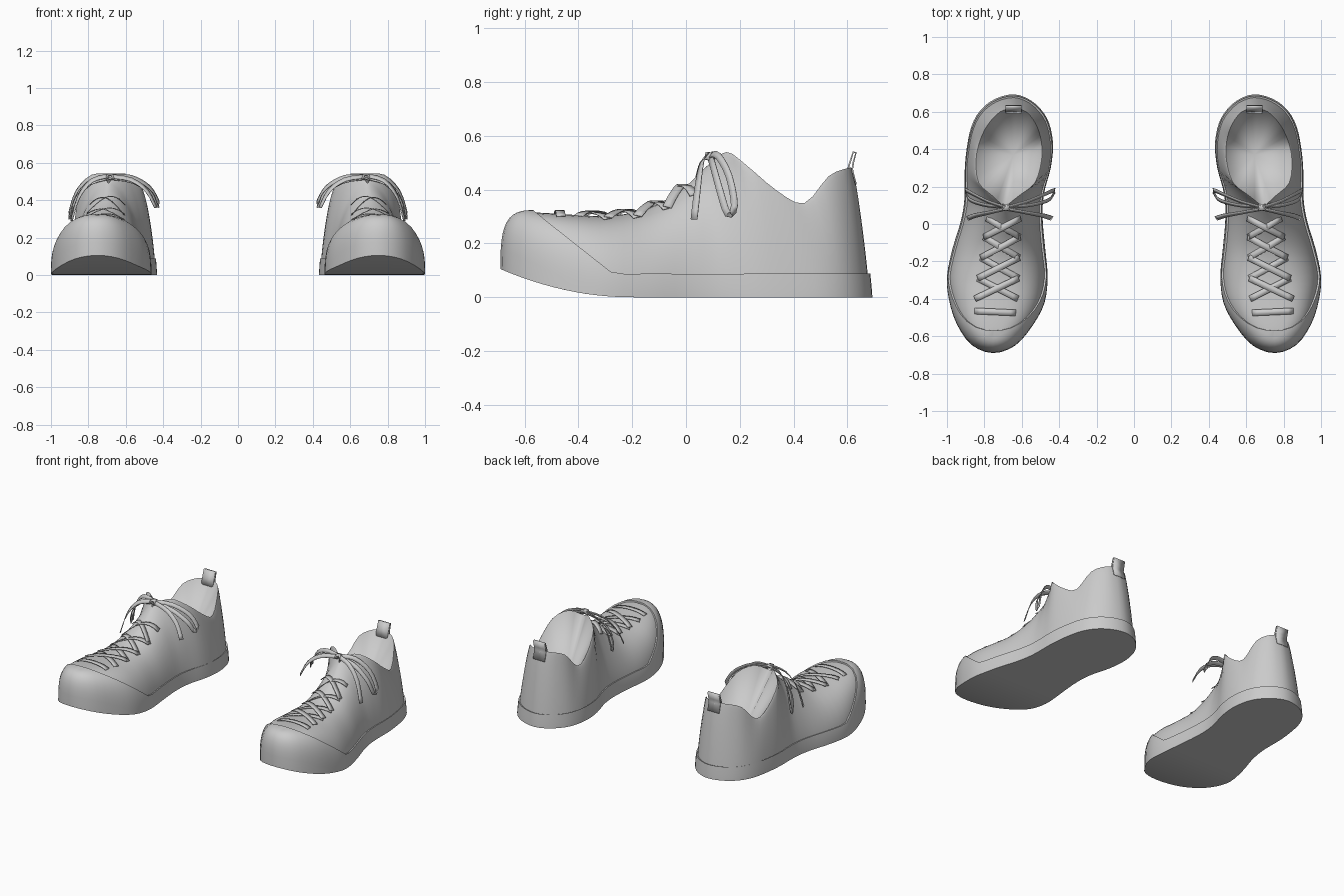
import bpy, bmesh, math
from mathutils import Vector
from mathutils.bvhtree import BVHTree

if "Cube" in bpy.data.objects:
    bpy.data.objects.remove(bpy.data.objects["Cube"])

# Outline of the sole from toe tip to heel, outer and inner side (x, y)
OUTER = [(.755, -.69), (.87, -.645), (.95, -.53), (.99, -.40), (1.0, -.28), (.97, -.13), (.93, 0), (.91, .10),
         (.905, .19), (.905, .29), (.895, .40), (.87, .52), (.82, .61), (.74, .67), (.64, .693)]
INNER = [(.755, -.69), (.635, -.65), (.54, -.54), (.478, -.42), (.462, -.28), (.475, -.13), (.487, 0), (.488, .10),
         (.475, .19), (.445, .30), (.433, .41), (.445, .51), (.48, .59), (.55, .66), (.64, .693)]
# Matching ridge / collar line: y, half opening, z, roundness of the wall
TOP = [(-.57, 0, .312, .6), (-.56, 0, .315, .6), (-.50, 0, .312, .62), (-.39, 0, .305, .7), (-.28, 0, .303, .82),
       (-.14, 0, .33, 1), (-.01, 0, .405, 1.1), (.08, 0, .49, 1.2), (.15, .07, .54, 1.3), (.22, .15, .495, 1.4),
       (.34, .175, .395, 1.5), (.44, .165, .35, 1.5), (.53, .13, .45, 1.6), (.60, .07, .48, 1.7), (.62, 0, .48, 1.7)]
SUB, RAND = 3, .01


def spline(keys, before=None, after=None):
    keys = [before or keys[0]] + list(keys) + [after or keys[-1]]
    out = []
    for i in range(1, len(keys) - 2):
        a, b, c, d = (Vector(k) for k in keys[i - 1:i + 3])
        for s in range(SUB):
            t = s / SUB
            out.append(.5 * (2 * b + (c - a) * t + (2 * a - 5 * b + 4 * c - d) * t * t
                             + (3 * b - a - 3 * c + d) * t ** 3))
    return out + [Vector(keys[-2])]


def centre_x(y):
    return .70 - .09 * y


# Each column is (base point, top point, roundness, outward direction)
def columns(outline, other, side):
    cols = []
    for b, (ty, off, tz, p) in zip(spline(outline, other[1], other[-2]), spline(TOP)):
        rise = .105 * (max(0, -.2 - b.y) / .49) ** 2
        top = Vector((centre_x(ty) + side * max(0, off), ty, tz))
        out = Vector((b.x - top.x, b.y - top.y, 0)).normalized()
        cols.append((Vector((b.x, b.y, rise)) - out * RAND, top, p, out))
    return cols


def surface(col, a, lift=0):
    b, t, p, out = col
    c, s = max(0, math.cos(a)), math.sin(a)
    f, g = 1 - c ** p, s ** p
    pt = Vector((b.x + (t.x - b.x) * f, b.y + (t.y - b.y) * f, b.z + (t.z - b.z) * g))
    return pt + (out * c + Vector((0, 0, s))) * lift


def make(name, verts, faces, angle=40, thick=0):
    me = bpy.data.meshes.new(name)
    bm = bmesh.new()
    vs = [bm.verts.new(v) for v in verts]
    for f in faces:
        bm.faces.new([vs[i] for i in f])
    bmesh.ops.remove_doubles(bm, verts=bm.verts, dist=.0005)
    bmesh.ops.recalc_face_normals(bm, faces=bm.faces)
    bm.to_mesh(me)
    bm.free()
    ob = bpy.data.objects.new(name, me)
    bpy.context.collection.objects.link(ob)
    bpy.ops.object.select_all(action='DESELECT')
    bpy.context.view_layer.objects.active = ob
    ob.select_set(True)
    bpy.ops.object.shade_smooth_by_angle(angle=math.radians(angle))
    if thick:
        m = ob.modifiers.new("thickness", 'SOLIDIFY')
        m.thickness, m.offset = thick, 0
    m = ob.modifiers.new("other_shoe", 'MIRROR')
    m.use_mirror_merge = False
    return ob


def loft(rows):
    n = len(rows[0])
    verts = [v for r in rows for v in r]
    faces = [(r * n + i, r * n + (i + 1) % n, (r + 1) * n + (i + 1) % n, (r + 1) * n + i)
             for r in range(len(rows) - 1) for i in range(n)]
    return verts, faces


outer, inner = columns(OUTER, INNER, 1), columns(INNER, OUTER, -1)
n = len(outer)
ring = outer + inner[-2:0:-1]

# Upper
ROWS = 14
upper = make("upper", *loft([[surface(c, math.pi / 2 * r / ROWS) for c in ring] for r in range(ROWS + 1)]))

# Lining: a cone from the collar edge down to a point inside the shoe
lip = [c[1] for c in ring if c[1].y > .1]
m = len(lip)
make("lining", lip + [Vector((.645, .37, .12))], [(i, (i + 1) % m, m) for i in range(m)], 60)


# Rubber sole band and toe cap: the upper surface lifted outward, below a sloping line
def rand_angle(c):
    lo, hi = 0, math.pi / 2

    def above(a):
        p = surface(c, a)
        return p.z > .085 + .77 * max(0, -.27 - p.y)
    if not above(hi):
        return hi
    for _ in range(25):
        h = (lo + hi) / 2
        lo, hi = (lo, h) if above(h) else (h, hi)
    return hi


ang = [rand_angle(c) for c in ring]
rows = [[surface(c, a * r / 10, RAND) for c, a in zip(ring, ang)] for r in range(11)]
rows.append([surface(c, a, -.001) for c, a in zip(ring, ang)])
verts, faces = loft(rows)
N = len(ring)
for k in range(n - 1):
    q = [k, k + 1, (N - k - 1) % N, (N - k) % N]
    faces.append(list(dict.fromkeys(q)))
make("sole_and_toe_cap", verts, faces)


# Flat ribbons for laces and pull tab
def ribbon(name, pts, width, hint, thick=.004):
    pts = [Vector(p) for p in pts]
    verts = []
    for i, p in enumerate(pts):
        t = (pts[min(i + 1, len(pts) - 1)] - pts[max(i - 1, 0)]).normalized()
        w = Vector(hint)
        w = (w - t * w.dot(t)).normalized() * width / 2
        verts += [p - w, p + w]
    make(name, verts, [(2 * i, 2 * i + 1, 2 * i + 3, 2 * i + 2) for i in range(len(pts) - 1)], 50, thick)


bvh = BVHTree.FromPolygons([v.co for v in upper.data.vertices], [p.vertices for p in upper.data.polygons])


def lace(name, y0, y1, w0, w1, lift):
    pts = []
    for i in range(9):
        t = i / 8
        y = y0 + (y1 - y0) * t
        x = centre_x(y) - w0 + (w0 + w1) * t
        hit = bvh.ray_cast(Vector((x, y, 2)), Vector((0, 0, -1)))[0]
        pts.append(hit + Vector((0, 0, lift + .008 * math.sin(math.pi * t))))
    ribbon(name, pts, .034, (0, 1, 0))


# Criss-cross lacing
lace("lace_bar", -.475, -.465, .11, .11, .004)
rows_y = [-.40, -.29, -.18, -.07, .03]
for i in range(4):
    w0, w1 = .115 - .006 * i, .109 - .006 * i
    lace(f"lace_cross_a_{i}", rows_y[i], rows_y[i + 1], w0, w1, .004)
    lace(f"lace_cross_b_{i}", rows_y[i], rows_y[i + 1], -w0, -w1, .010)

# Bow: a loop and a loose end on each side of the knot
LOOP = [(.69, .09, .53), (.78, .12, .525), (.86, .16, .45), (.90, .18, .34), (.895, .155, .31), (.87, .125, .40),
        (.79, .10, .49), (.69, .09, .52)]
END = [(.69, .08, .53), (.78, .06, .505), (.85, .045, .42), (.89, .03, .29)]
for part, path in (("bow_loop", LOOP), ("bow_end", END)):
    path = [tuple(v) for v in spline(path)]
    ribbon(part + "_outer", path, .026, (0, .6, .8))
    flip = [(.685 - (x - .685) * 1.2, y, .52 + (z - .52) * .7) for x, y, z in path]
    ribbon(part + "_inner", flip, .026, (0, .6, .8))
ribbon("bow_knot", [(.665, .085, .51), (.672, .09, .535), (.698, .09, .535), (.705, .085, .51)], .035, (0, 1, 0), .01)

# Heel pull tab
ribbon("pull_tab", [(.645, .632, .42), (.645, .618, .475), (.645, .622, .50), (.645, .632, .538), (.645, .622, .54),
                    (.645, .606, .49), (.645, .595, .45)], .085, (1, 0, 0), .006)
